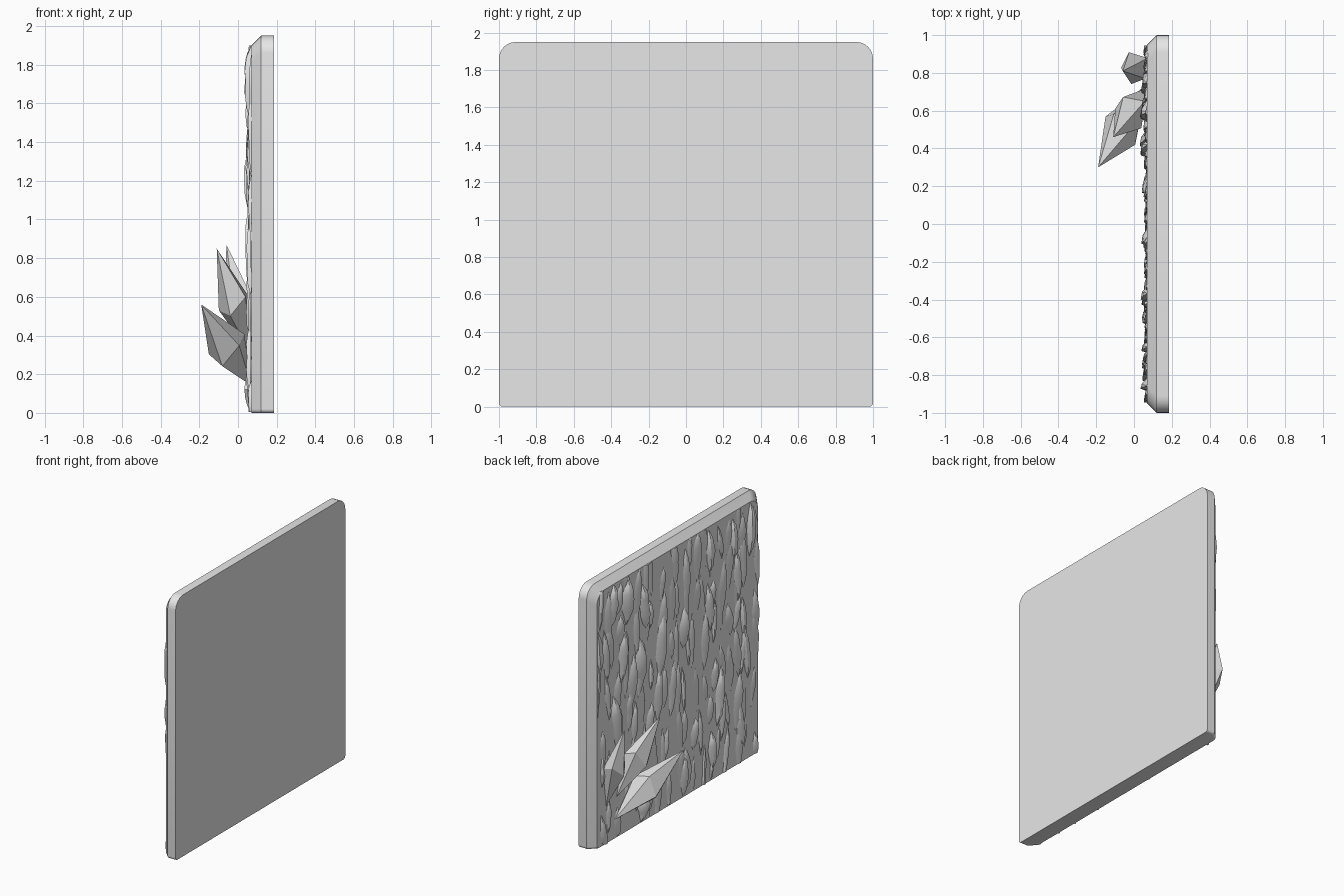
import bpy, bmesh, math, random
from mathutils import Vector

random.seed(7)
if "Cube" in bpy.data.objects:
    bpy.data.objects.remove(bpy.data.objects["Cube"], do_unlink=True)

stone = bpy.data.materials.new("stone grey")
stone.use_nodes = True
stone.diffuse_color = (0.8, 0.8, 0.8, 1)
stone.node_tree.nodes["Principled BSDF"].inputs["Base Color"].default_value = (0.8, 0.8, 0.8, 1)


def finish(bm, name, angle):
    bmesh.ops.recalc_face_normals(bm, faces=bm.faces)
    mesh = bpy.data.meshes.new(name)
    bm.to_mesh(mesh)
    bm.free()
    mesh.materials.append(stone)
    obj = bpy.data.objects.new(name, mesh)
    bpy.context.collection.objects.link(obj)
    bpy.ops.object.select_all(action='DESELECT')
    obj.select_set(True)
    bpy.context.view_layer.objects.active = obj
    bpy.ops.object.shade_smooth_by_angle(angle=math.radians(angle))
    return obj


def outline(inset):
    """Slab outline in (y, z): large round top corners, tiny bottom ones."""
    half, top = 1 - inset, 1.95 - inset
    pts = []
    for sy, sz, r, start in ((1, 1, 0.09, 0), (-1, 1, 0.09, 90),
                             (-1, 0, 0.02, 180), (1, 0, 0.02, 270)):
        cy = sy * (half - r)
        cz = top - r if sz else r
        for k in range(7):
            a = math.radians(start + 15 * k)
            pts.append((cy + r * math.cos(a), cz + r * math.sin(a)))
    return pts


# Slab: flat back, straight rim, chamfer towards the rocky side
bm = bmesh.new()
loops = [[bm.verts.new((x, y, z)) for y, z in outline(inset)]
         for x, inset in ((0.185, 0), (0.12, 0), (0.08, 0.04), (0.07, 0.05))]
for a, b in zip(loops, loops[1:]):
    for i in range(len(a)):
        j = (i + 1) % len(a)
        bm.faces.new((a[i], a[j], b[j], b[i]))
bm.faces.new(loops[0])
bm.faces.new(loops[-1])
finish(bm, "slab", 25)


# Rock flakes: tall lens shapes, gentle on one side and steep on the other
def add_flake(bm, y, z, half_w, half_h, depth):
    rows, n = [], 6
    lean = random.uniform(-0.03, 0.03)
    for i in range(n + 1):
        t = -1 + 2 * i / n
        w = half_w * (1 - abs(t) ** 1.6) * random.uniform(0.75, 1.2) + 0.004
        d = depth * (1 - t ** 4) * random.uniform(0.75, 1.1) + 0.002
        c, h = y + lean * t, min(max(z + half_h * t, 0.004), 1.9)
        rows.append([bm.verts.new((x, min(max(c + s * w, -0.945), 0.945), h))
                     for x, s in ((0.075, 1), (0.07 - d * 0.8, 0.2),
                                  (0.07 - d, -0.6), (0.075, -0.9))])
    for a, b in zip(rows, rows[1:]):
        for k in range(3):
            bm.faces.new((a[k], a[k + 1], b[k + 1], b[k]))
    bm.faces.new(rows[0])
    bm.faces.new(rows[-1])


main_flakes = (
    (-.1, 1.64, .2), (-.07, 1.26, .15), (-.7, 1.41, .2), (-.37, 1.3, .18),
    (-.49, .6, .22), (-.73, .29, .2), (-.4, .22, .15), (-.07, .16, .16),
    (.23, .88, .2), (.2, 1.25, .25), (.4, 1.6, .18), (.6, 1.72, .18),
    (.77, 1.75, .16), (.45, 1.2, .2), (.65, 1.33, .2), (.85, 1.4, .2),
    (.73, .85, .22), (.41, .12, .12), (-.85, 1.7, .2), (-.65, 1.7, .15),
    (-.37, 1.72, .16), (-.8, .8, .2))
bm = bmesh.new()
for y, z, h in main_flakes:
    add_flake(bm, y, z, random.uniform(.035, .06), h, random.uniform(.018, .035))
finish(bm, "large_rock_flakes", 30)

bm = bmesh.new()
for col in range(19):
    for row in range(6):
        y = -0.9 + 0.1 * col + random.uniform(-.04, .04)
        z = 0.16 + 0.32 * row + random.uniform(-.1, .1)
        add_flake(bm, y, z, random.uniform(.02, .055), random.uniform(.1, .22),
                  random.uniform(.004, .018))
finish(bm, "small_rock_flakes", 30)


# Crystals: faceted spikes growing out of the rock
def crystal(name, base, tip, width, depth, belly):
    base, tip = Vector(base), Vector(tip)
    axis = (tip - base).normalized()
    side = axis.cross(Vector((-1, 0, 0))).normalized()
    out = side.cross(axis)
    bm = bmesh.new()
    ends = [bm.verts.new(base), bm.verts.new(tip)]
    ring = []
    for k in range(5):
        a = math.radians(90 + 72 * k)
        along = belly + (0.06 if k % 2 else -0.04)
        ring.append(bm.verts.new(base.lerp(tip, along) + side * width * math.cos(a)
                                 + out * depth * math.sin(a)))
    for k in range(5):
        for end in ends:
            bm.faces.new((ring[k], ring[(k + 1) % 5], end))
    finish(bm, name, 10)


crystal("low_crystal", (.07, .74, .14), (-.19, .30, .56), .12, .11, .5)
crystal("tall_crystal", (.07, .72, .3), (-.11, .46, .85), .11, .09, .5)
crystal("outer_crystal", (.07, .84, .28), (-.06, .81, .87), .09, .08, .5)
